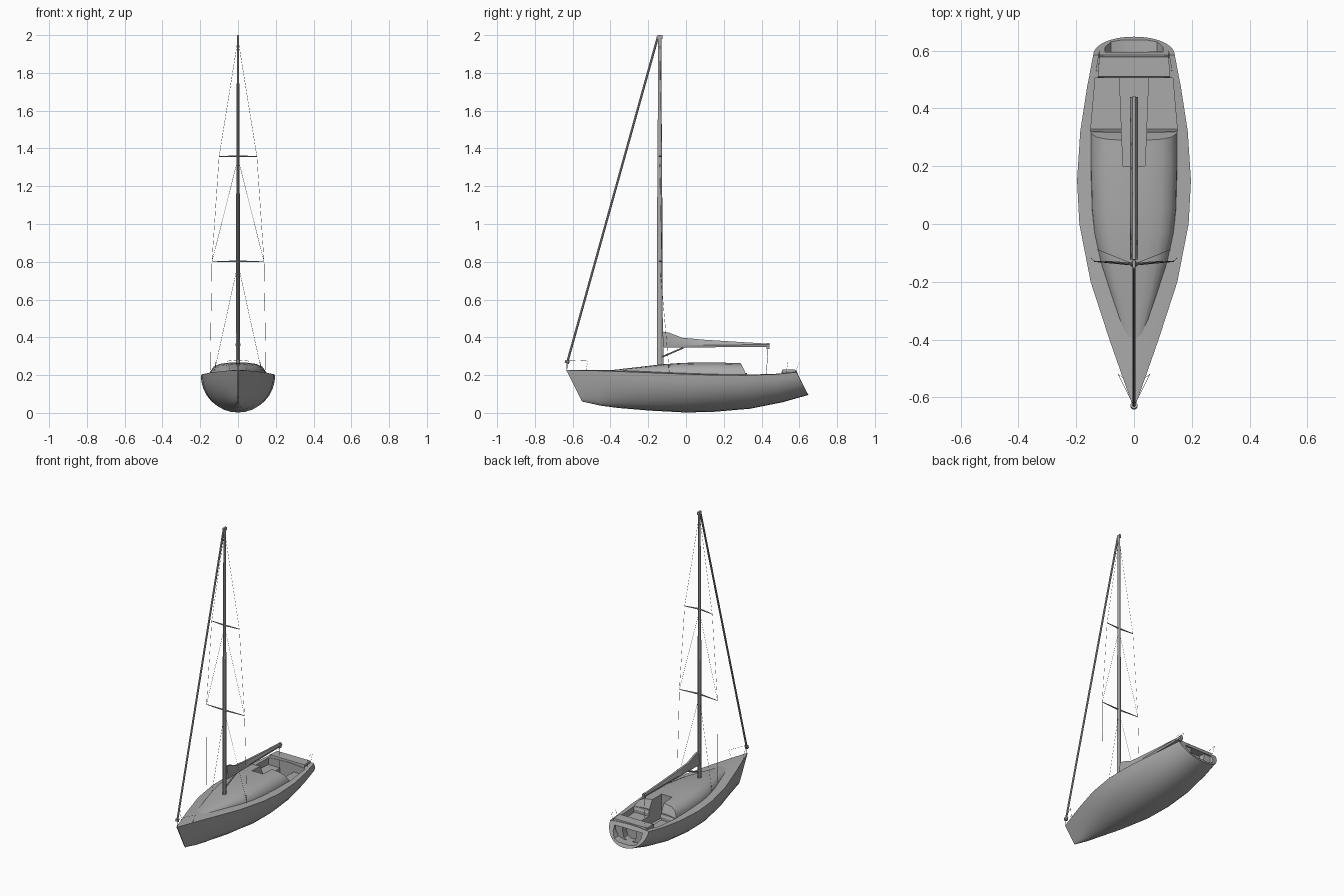
import bpy, bmesh, math
from mathutils import Vector

cube = bpy.data.objects.get("Cube")
if cube:
    bpy.data.objects.remove(cube, do_unlink=True)

grey = bpy.data.materials.new("plain grey")
grey.use_nodes = True
grey.diffuse_color = (0.4, 0.4, 0.4, 1)
grey.node_tree.nodes["Principled BSDF"].inputs["Base Color"].default_value = (0.4, 0.4, 0.4, 1)


def loft(name, rings, smooth=True):
    """Skin closed rings of points and cap both ends."""
    bm = bmesh.new()
    rows = [[bm.verts.new(p) for p in ring] for ring in rings]
    n = len(rows[0])
    for a, b in zip(rows, rows[1:]):
        for i in range(n):
            j = (i + 1) % n
            bm.faces.new((a[i], a[j], b[j], b[i]))
    bm.faces.new(rows[0])
    bm.faces.new(rows[-1])
    bmesh.ops.recalc_face_normals(bm, faces=bm.faces)
    mesh = bpy.data.meshes.new(name)
    bm.to_mesh(mesh)
    bm.free()
    mesh.materials.append(grey)
    ob = bpy.data.objects.new(name, mesh)
    bpy.context.collection.objects.link(ob)
    if smooth:
        shade(ob)
    return ob


def shade(ob):
    bpy.ops.object.select_all(action='DESELECT')
    ob.select_set(True)
    bpy.context.view_layer.objects.active = ob
    bpy.ops.object.shade_smooth_by_angle(angle=math.radians(30))


def prism(name, plan, z0, z1):
    """Upright block over a plan outline."""
    return loft(name, [[(x, y, z) for x, y in plan] for z in (z0, z1)], False)


def box(name, x, y0, y1, z0, z1):
    return prism(name, [(-x, y0), (x, y0), (x, y1), (-x, y1)], z0, z1)


def tube(name, points, radius, sides=6, end_radius=None):
    """Straight-segmented rod through the points."""
    pts = [Vector(p) for p in points]
    rings = []
    for i, p in enumerate(pts):
        d = (pts[min(i + 1, len(pts) - 1)] - pts[max(i - 1, 0)]).normalized()
        u = d.cross(Vector((0, 0, 1)) if abs(d.z) < 0.9 else Vector((1, 0, 0))).normalized()
        v = d.cross(u)
        r = end_radius if end_radius and i == len(pts) - 1 else radius
        rings.append([p + r * (math.cos(a) * u + math.sin(a) * v)
                      for a in (math.tau * k / sides for k in range(sides))])
    return loft(name, rings)


def cut(target, cutters):
    bpy.context.view_layer.objects.active = target
    for c in cutters:
        m = target.modifiers.new("cut", 'BOOLEAN')
        m.operation, m.solver, m.object = 'DIFFERENCE', 'EXACT', c
        bpy.ops.object.modifier_apply(modifier=m.name)


def hull_ring(ys, hw, zs, yk, zk, steps=8):
    """Elliptical section below, cambered deck above."""
    side = []
    for k in range(steps):
        a = math.pi / 2 * k / steps
        t = math.sin(a)
        side.append((hw * math.cos(a) ** 0.95, ys + (yk - ys) * t, zs + (zk - zs) * t))
    deck = (hw * 0.5, ys, zs + hw * 0.05)
    flip = lambda p: (-p[0], p[1], p[2])
    return ([(0, ys, zs + hw * 0.07), deck] + side + [(0, yk, zk)]
            + [flip(p) for p in reversed(side)] + [flip(deck)])


# Hull: sheer y, half width, sheer z, keel y, keel z
stations = [(-.633, .003, .226, -.55, .06), (-.5, .05, .224, -.45, .038),
            (-.4, .085, .221, -.36, .026), (-.2, .15, .213, -.19, .012),
            (0, .189, .205, 0, .002), (.15, .197, .2, .15, .006),
            (.32, .186, .199, .34, .022), (.47, .163, .204, .51, .056),
            (.585, .141, .215, .648, .095)]
hull = loft("hull", [hull_ring(*s) for s in stations], False)

# Cabin trunk: base y, top y, half width, base z, top z
profile = [(1, 0), (.97, .4), (.85, .72), (.65, .9), (.35, .98), (0, 1)]


def cabin_ring(yb, yt, hw, zb, zt):
    half = [(hw * u, yb + (yt - yb) * v, zb + (zt - zb) * v) for u, v in profile]
    return half + [(-x, y, z) for x, y, z in reversed(half[:-1])]


cabin = loft("cabin", [cabin_ring(*s) for s in
                       [(-.4, -.4, .035, .2, .226), (-.25, -.25, .083, .195, .243),
                        (-.13, -.13, .118, .19, .257), (-.03, -.03, .14, .185, .264),
                        (.05, .05, .148, .185, .267), (.2, .2, .152, .185, .267),
                        (.328, .29, .152, .185, .264)]], False)

# Cockpit seats level, footwell with companionway, and the stern recess
cockpit_cut = prism("cockpit_cutter", [(-.15, .322), (.15, .322), (.134, .505), (-.134, .505)], .165, .4)
well_cut = prism("footwell_cutter", [(-.038, .2), (.038, .2), (.05, .505), (-.05, .505)], .11, .4)


def recess(name, width, depth, floor):
    rear = [(width, .6, .198), (width, .6, .165), (width * .8, .6, floor + .012), (width * .4, .6, floor)]
    ring = rear + [(-x, y, z) for x, y, z in reversed(rear)]
    return loft(name, [[(x, .7, z) for x, y, z in ring], [(x, depth, z) for x, y, z in ring]], False)


stern_cut = recess("stern_cutter", .1, .585, .116)
locker_cut = recess("locker_cutter", .05, .545, .116)
cut(hull, [cockpit_cut, well_cut, stern_cut, locker_cut])
cut(cabin, [well_cut])
for c in (cockpit_cut, well_cut, stern_cut, locker_cut):
    bpy.data.objects.remove(c, do_unlink=True)
shade(hull)
shade(cabin)

# Raised aft deck
loft("aft_deck", [[(-.125, y0, z), (.125, y0, z), (.12, y1, z), (-.12, y1, z)]
                  for y0, y1, z in ((.506, .584, .2), (.51, .578, .23))], False)

# Mast: oval section, tapering above the middle
MAST_Y = -.139


def oval(z, rx, ry, n=10):
    return [(rx * math.cos(math.tau * k / n), MAST_Y + ry * math.sin(math.tau * k / n), z) for k in range(n)]


loft("mast", [oval(.24, .011, .015), oval(1.14, .010, .014), oval(1.2, .008, .012), oval(1.985, .006, .010)])
box("masthead", .006, MAST_Y - .012, MAST_Y + .014, 1.98, 2.0)

# Boom: deep at the mast, slim at the aft end
boom = [(-.122, .345, .43), (-.09, .345, .425), (-.02, .346, .398), (.1, .347, .387), (.44, .35, .366)]
loft("boom", [[(-.009, y, a), (.009, y, a), (.013, y, a + .012), (.006, y, b), (-.006, y, b), (-.013, y, a + .012)]
              for y, a, b in boom])
box("boom_end", .006, .425, .443, .338, .37)
tube("boom_vang", [(0, -.125, .297), (0, -.01, .347)], .005)

# Headstay with furling drum
tube("furled_headstay", [(0, -.628, .27), (0, MAST_Y - .01, 1.99)], .006, 8)
tube("furling_drum", [(0, -.631, .262), (0, -.627, .276)], .012, 10)
tube("drum_pin", [(0, -.631, .22), (0, -.63, .265)], .002)

# Spreaders and standing rigging on both sides
WIRE = .0008
LOW, HIGH = .8, 1.357
for sx, side in ((1, "left"), (-1, "right")):
    low_tip, high_tip = (sx * .138, MAST_Y + .01, LOW), (sx * .1, MAST_Y + .01, HIGH)
    plate = (sx * .148, MAST_Y + .02, .21)
    for tip, z, label in ((low_tip, LOW, "lower"), (high_tip, HIGH, "upper")):
        tube(f"{label}_spreader_{side}", [(0, MAST_Y, z + .003), tip], .005, 6, .002)
    tube(f"cap_shroud_{side}", [plate, low_tip, high_tip, (0, MAST_Y, 1.98)], WIRE, 4)
    tube(f"middle_shroud_{side}", [low_tip, (0, MAST_Y, HIGH - .01)], WIRE, 4)
    tube(f"lower_shroud_{side}", [(sx * .125, MAST_Y + .05, .22), (0, MAST_Y, LOW - .01)], WIRE, 4)
    # Bow and stern rails
    tube(f"bow_rail_{side}", [(sx * .04, -.53, .22), (sx * .055, -.52, .275), (0, -.63, .28)], WIRE, 4)
    tube(f"stern_rail_{side}", [(sx * .13, .53, .21), (sx * .13, .54, .27), (sx * .12, .6, .27),
                                (sx * .12, .58, .215)], WIRE, 4)

# Mainsheet with its deck block
tube("mainsheet", [(0, .434, .34), (0, .42, .12)], .0012, 4)
box("mainsheet_block", .006, .414, .43, .11, .125)
